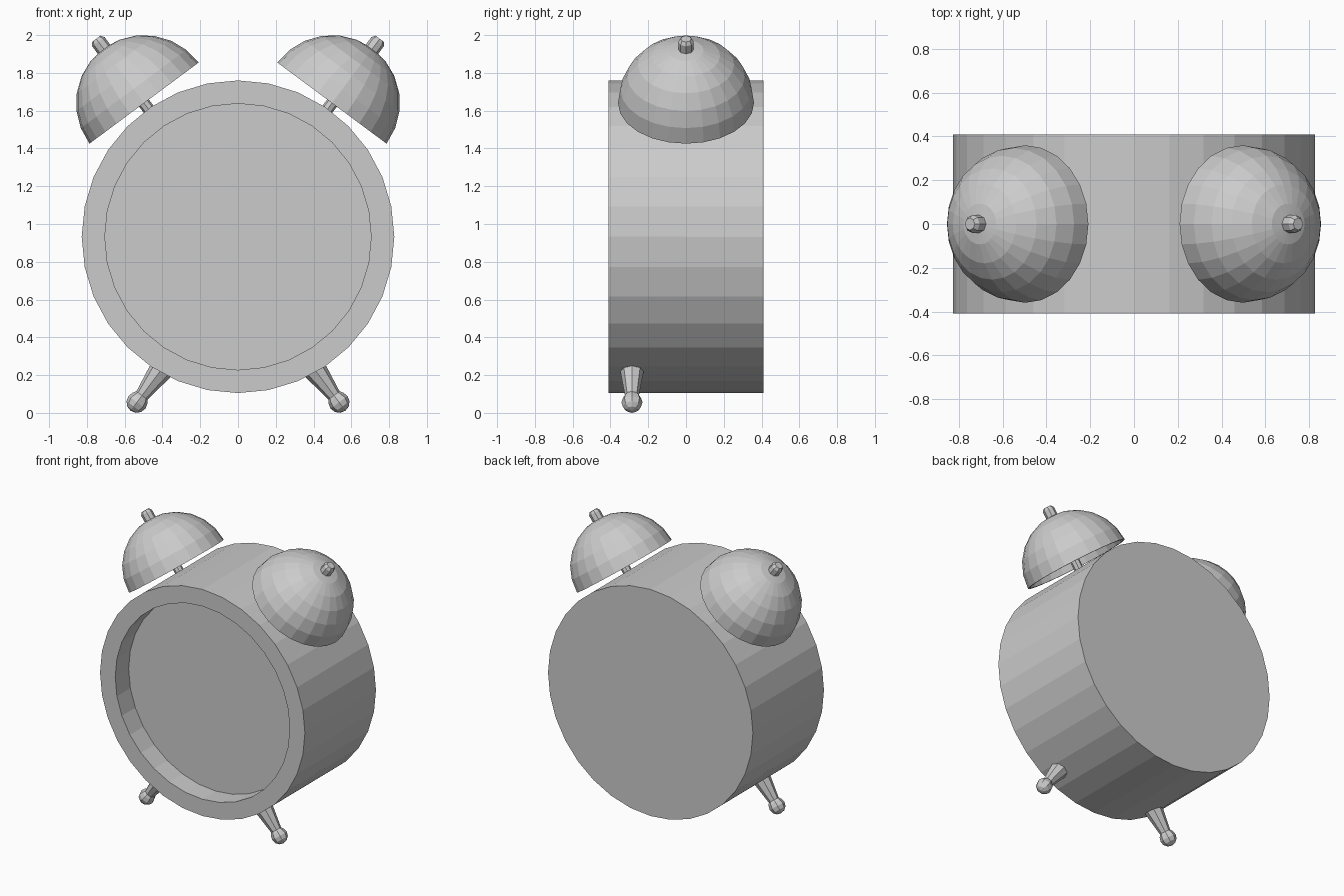
import bpy, bmesh
from math import sin, cos, pi, radians
from mathutils import Matrix

if "Cube" in bpy.data.objects:
    bpy.data.objects.remove(bpy.data.objects["Cube"])


def lathe(name, profile, sides, loc, rot):
    """Turn a (radius, height) profile around its axis; radius 0 closes to a point."""
    bm = bmesh.new()
    rings = []
    for r, h in profile:
        if r == 0:
            rings.append([bm.verts.new((0, 0, h))] * sides)
        else:
            rings.append([bm.verts.new((r * cos(2 * pi * i / sides),
                                        r * sin(2 * pi * i / sides), h))
                          for i in range(sides)])
    for a, b in zip(rings, rings[1:]):
        for i in range(sides):
            j = (i + 1) % sides
            bm.faces.new(list(dict.fromkeys((a[i], a[j], b[j], b[i]))))
    for ring in (rings[0], rings[-1]):
        if len(set(ring)) > 1:
            bm.faces.new(ring)
    bmesh.ops.recalc_face_normals(bm, faces=bm.faces)
    bm.transform(Matrix.Translation(loc) @ rot)
    mesh = bpy.data.meshes.new(name)
    bm.to_mesh(mesh)
    bm.free()
    obj = bpy.data.objects.new(name, mesh)
    bpy.context.collection.objects.link(obj)
    return obj


def arc(r, start, end, steps):
    """Points of an arc, angles in degrees above the base plane."""
    pts = []
    for i in range(steps + 1):
        a = radians(start + (end - start) * i / steps)
        pts.append((0 if abs(cos(a)) < 1e-6 else r * cos(a), r * sin(a)))
    return pts


# Clock case: drum with a recessed dial, axis towards the front
R, DEPTH = 0.8275, 0.41
lathe("clock_case",
      [(R, -DEPTH), (R, DEPTH), (0.705, DEPTH), (0.705, DEPTH - 0.155)],
      32, (0, 0, 0.9325), Matrix.Rotation(pi / 2, 4, 'X'))

TILT = radians(36.6)
bell_profile = arc(0.345, 90, 0, 6) + arc(0.36, 0, 90, 6)
post_profile = [(0.032, -0.12), (0.032, 0.32), (0.041, 0.345), (0.041, 0.405), (0.028, 0.424)]
foot_profile = [(0.075, -0.29), (0.037, -0.045)] + arc(0.056, -30, 90, 4)

for side, label in ((-1, "left"), (1, "right")):
    # Hollow bell and the post running through it
    up = Matrix.Rotation(side * TILT, 4, 'Y')
    centre = (side * 0.4975, 0, 1.64)
    lathe(label + "_bell", bell_profile, 24, centre, up)
    lathe(label + "_bell_post", post_profile, 8, centre, up)
    # Tapered front foot with a ball end
    down = Matrix.Rotation(side * (pi - TILT), 4, 'Y')
    lathe(label + "_foot", foot_profile, 8, (side * 0.535, -0.286, 0.056), down)
